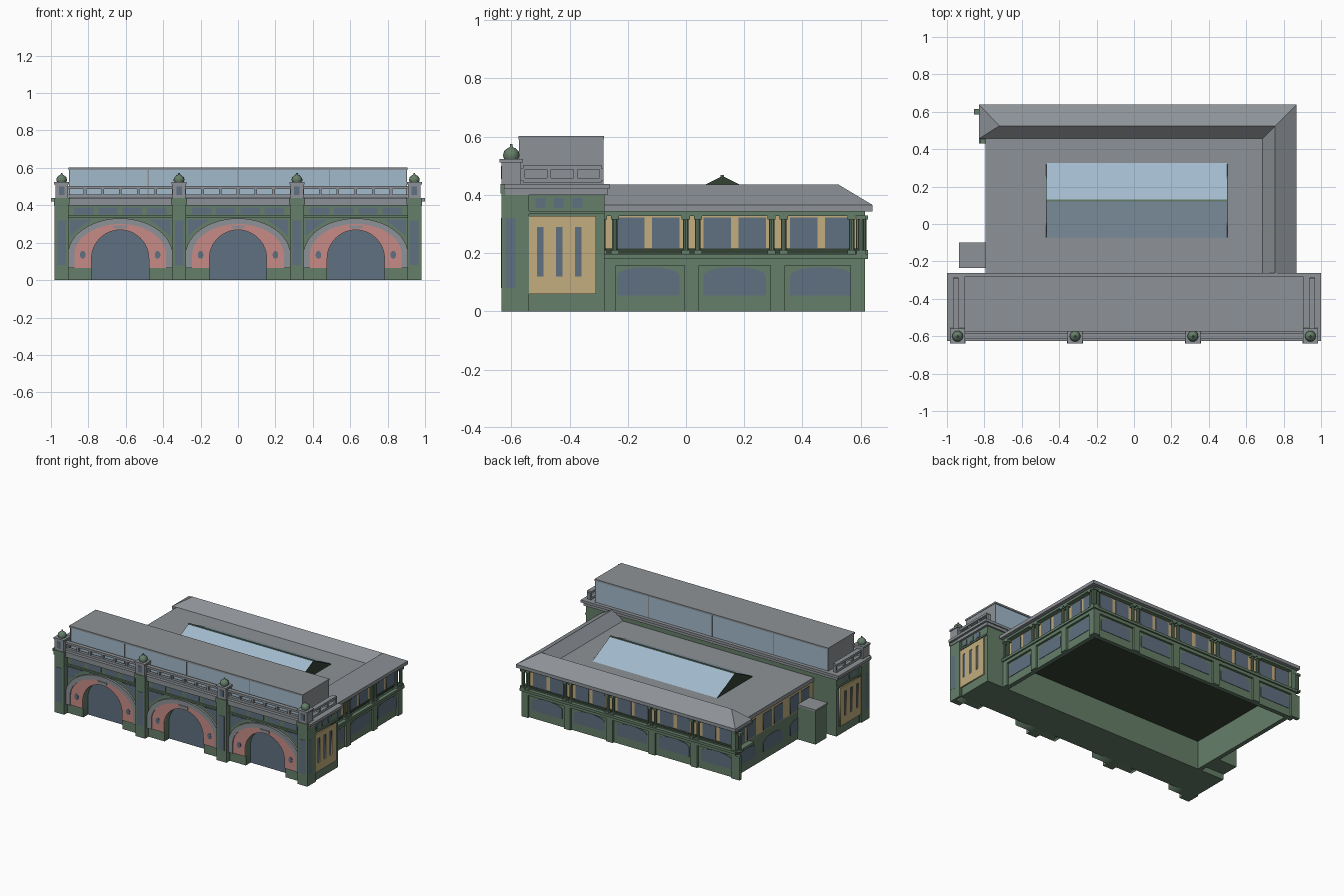
import bpy, bmesh
from math import pi, sin, cos
from mathutils import Matrix, Vector

if "Cube" in bpy.data.objects:
    bpy.data.objects.remove(bpy.data.objects["Cube"])

def mat(name, r, g, b):
    m = bpy.data.materials.new(name)
    m.diffuse_color = (r, g, b, 1)
    m.use_nodes = True
    m.node_tree.nodes["Principled BSDF"].inputs["Base Color"].default_value = m.diffuse_color
    return m

GREEN = mat("green", .13, .21, .14)
DARK = mat("dark_green", .035, .055, .035)
BLUE = mat("window_blue", .115, .16, .22)
GLASS = mat("glass", .36, .49, .60)
TAN = mat("tan", .54, .42, .21)
PINK = mat("pink", .58, .26, .24)
GREY = mat("grey", .27, .29, .31)

# Face frames: u runs along the wall, v is height, d is distance outwards
TOP = Matrix.Identity(4)
def frame(a):
    return Matrix.Rotation(a, 4, 'Z') @ Matrix.Rotation(pi / 2, 4, 'X')
FRONT, RIGHT, BACK, LEFT = frame(0), frame(pi / 2), frame(pi), frame(-pi / 2)

def add(name, mesh, m):
    ob = bpy.data.objects.new(name, mesh)
    bpy.context.collection.objects.link(ob)
    mesh.materials.clear()
    mesh.materials.append(m)
    return ob

def finish(name, bm, m):
    bmesh.ops.recalc_face_normals(bm, faces=bm.faces[:])
    me = bpy.data.meshes.new(name)
    bm.to_mesh(me)
    bm.free()
    return add(name, me, m)

def boxes(name, m, items, face=TOP):
    bm = bmesh.new()
    for u0, u1, v0, v1, d0, d1 in items:
        M = face @ Matrix.Translation(((u0 + u1) / 2, (v0 + v1) / 2, (d0 + d1) / 2))
        bmesh.ops.create_cube(bm, size=1, matrix=M @ Matrix.Diagonal((u1 - u0, v1 - v0, d1 - d0, 1)))
    return finish(name, bm, m)

def plate(name, m, loops, face, d0, d1):
    # Flat outlines (inner loops become holes) extruded from d0 to d1
    cu = bpy.data.curves.new(name, 'CURVE')
    cu.dimensions, cu.fill_mode, cu.extrude = '2D', 'BOTH', (d1 - d0) / 2
    for pts in loops:
        s = cu.splines.new('POLY')
        s.points.add(len(pts) - 1)
        for p, (u, v) in zip(s.points, pts):
            p.co = (u, v, 0, 1)
        s.use_cyclic_u = True
    tmp = bpy.data.objects.new(name + "_outline", cu)
    bpy.context.collection.objects.link(tmp)
    dg = bpy.context.evaluated_depsgraph_get()
    me = bpy.data.meshes.new_from_object(tmp.evaluated_get(dg))
    bpy.data.objects.remove(tmp)
    me.transform(face @ Matrix.Translation((0, 0, (d0 + d1) / 2)))
    return add(name, me, m)

def rect(u0, u1, v0, v1):
    return [(u0, v0), (u1, v0), (u1, v1), (u0, v1)]

def arch(c, a, b, spring, base, n=24):
    top = [(c - a * cos(pi * i / n), spring + b * sin(pi * i / n)) for i in range(n + 1)]
    return [(c - a, base)] + top + [(c + a, base)]

def oval(c, z, a, b, n=16):
    return [(c + a * cos(2 * pi * i / n), z + b * sin(2 * pi * i / n)) for i in range(n)]

# ---- Front block
BAYS = (-.63, 0, .63)
PIERS = (-.943, -.315, .315, .943)
boxes("front_block_core", GREEN, [(-.97, .97, -.54, -.28, 0, .41)])
outline = [(-.97, 0)]
for c in BAYS:
    outline += arch(c, .153, .153, .115, 0)
plate("front_wall", GREEN, [outline + [(.97, 0), (.97, .41), (-.97, .41)]], FRONT, .53, .595)
plate("doors", BLUE, [arch(c, .16, .16, .115, 0.002) for c in BAYS], FRONT, .53, .545)
plate("arch_panels", PINK, [arch(c, .245, .165, .135, .065) + arch(c, .153, .153, .115, .065)[::-1]
                            for c in BAYS], FRONT, .59, .603)
plate("arch_rings", GREY, [arch(c, .28, .195, .135, .065) + arch(c, .245, .165, .135, .065)[::-1]
                           for c in BAYS], FRONT, .59, .61)
plate("round_lights", BLUE, [oval(c + s * .2, .135, .015, .021) for c in BAYS for s in (-1, 1)], FRONT, .60, .605)
boxes("keystones", GREY, [(c - .035, c + .035, .275, .293, .59, .608) for c in BAYS], FRONT)
plate("spandrel_windows", BLUE,
      [[(c + s * u, v) for u, v in ((.268, .325), (.15, .325), (.21, .285), (.268, .235))]
       for c in BAYS for s in (-1, 1)], FRONT, .59, .598)
plate("frieze_windows", BLUE, [rect(c + k * .13 - .052, c + k * .13 + .052, .352, .388)
                               for c in BAYS for k in (-1.5, -.5, .5, 1.5)], FRONT, .59, .598)
boxes("string_course", GREEN, [(-.978, .978, -.606, -.28, .334, .345)])
boxes("front_cornice", GREY, [(-.985, .985, -.62, -.27, .40, .42), (-1, 1, -.625, -.262, .42, .438)])

# Piers with capitals, windows, pedestals and domes
boxes("piers", GREEN, [(x - .038, x + .038, 0, .415, .54, .633) for x in PIERS], FRONT)
boxes("pier_capitals", GREEN, [(x - .042, x + .042, .405, .438, .55, .638) for x in PIERS], FRONT)
boxes("pier_windows", BLUE, [(x - .023, x + .023, .08, .32, .6, .635) for x in PIERS], FRONT)
boxes("pedestals", GREY, [(x - .034, x + .034, -.634, -.566, .438, .515) for x in PIERS])
boxes("pedestal_caps", GREY, [(x - .04, x + .04, -.64, -.56, .512, .524) for x in PIERS])
boxes("pedestal_panels", BLUE, [(x - .015, x + .015, .455, .5, .6, .636) for x in PIERS], FRONT)
bm = bmesh.new()
prof = [(.024, .522), (.029, .535), (.025, .55), (.014, .56), (.005, .564), (.004, .574)]
for x in PIERS:
    rings = [[bm.verts.new((x + r * cos(2 * pi * i / 16), -.6 + r * sin(2 * pi * i / 16), z))
              for i in range(16)] for r, z in prof]
    for a, b in zip(rings, rings[1:]):
        for i in range(16):
            bm.faces.new((a[i], a[i - 1], b[i - 1], b[i]))
    bm.faces.new(rings[-1])
domes = finish("domes", bm, GREEN)
domes.data.polygons.foreach_set("use_smooth", [len(p.vertices) == 4 for p in domes.data.polygons])

# Balustrades
def balustrade(name, face, u0, u1, n, d0, d1):
    w = (u1 - u0) / n
    items = [(u0, u1, .442, .458, d0, d1), (u0, u1, .487, .502, d0 - .004, d1 + .004)]
    items += [(u0 + i * w - .007, u0 + i * w + .007, .45, .49, d0 + .001, d1 - .001) for i in range(n + 1)]
    boxes(name, GREY, items, face)
for i in range(3):
    balustrade("front_balustrade", FRONT, PIERS[i] + .03, PIERS[i + 1] - .03, 6, .59, .61)
balustrade("right_balustrade", RIGHT, -.56, -.29, 3, .94, .965)
balustrade("left_balustrade", LEFT, .29, .56, 3, .94, .965)

# Attic lantern
boxes("attic_glass", GLASS, [(-.9, .9, -.57, -.287, .438, .592)])
boxes("attic_roof", GREY, [(-.906, .906, -.576, -.281, .59, .602)])
boxes("attic_mullions", GREY, [(x - .003, x + .003, -.573, -.284, .438, .592) for x in (-.9, -.48, 0, .49, .9)])

# End walls of the front block
for face, s in ((RIGHT, 1), (LEFT, -1)):
    def r(y0, y1, z0, z1):
        return rect(*sorted((s * y0, s * y1)), z0, z1)
    slots = [r(y - .011, y + .011, .12, .29) for y in (-.5, -.435, -.37)]
    plate("end_panel", TAN, [r(-.565, -.31, .06, .328)] + slots, face, .965, .979)
    plate("end_slots", BLUE, slots, face, .965, .974)
    plate("end_frieze_windows", BLUE, [r(y - .017, y + .017, .355, .39) for y in (-.5, -.437, -.373)],
          face, .96, .973)
    plate("end_pier_window", BLUE, [r(-.62, -.585, .08, .32)], face, .96, .982)

# ---- Rear hall: walls open underneath, dark deck inside
boxes("hall_walls", GREEN, [(.80, .83, -.28, .60, 0, .2), (-.79, .83, .57, .60, 0, .2),
                            (-.79, -.76, -.28, .60, 0, .2)])
boxes("hall_deck", DARK, [(-.78, .82, -.28, .59, .2, .215)])
boxes("hall_upper_walls", TAN, [(.79, .812, -.28, .585, .19, .34), (-.79, .812, .56, .585, .19, .34),
                                (-.79, -.77, -.28, .585, .19, .34)])

def hall_side(face, centres, edges, hw, d, lower, upper, u0, u1, rich=True):
    plate("lower_windows", BLUE, [arch(c, hw, .03, .122, .055, 12) for c in centres], face, lower - .01, lower + .003)
    plate("upper_windows", BLUE, [rect(c + s * (hw * .56) - hw * .44, c + s * (hw * .56) + hw * .44, .205, .322)
                                  for c in centres for s in (-1, 1)], face, upper - .01, upper + .003)
    if not rich:
        return
    boxes("hall_pilasters", GREEN, [(e - .025, e + .025, 0, .165, lower - .01, d) for e in edges]
          + [(u0, u1, .158, .182, lower - .01, d)], face)
    boxes("hall_sill_cornice", GREEN, [(u0 - .008, u1 + .008, .18, .197, upper - .01, d + .01)], face)
    boxes("hall_lintel", GREEN, [(u0, u1, .328, .345, upper - .01, d)], face)
    bm = bmesh.new()
    for e in edges:
        for k in (-.021, .021):
            M = face @ Matrix.Translation((e + k, .262, d - .014)) @ Matrix.Rotation(pi / 2, 4, 'X')
            bmesh.ops.create_cone(bm, cap_ends=True, segments=10, radius1=.01, radius2=.01, depth=.135, matrix=M)
    finish("hall_columns", bm, GREEN)
    boxes("column_caps", GREEN, [(e + k - .014, e + k + .014, v, v + .014, d - .03, d + .001)
                                 for e in edges for k in (-.021, .021) for v in (.197, .315)], face)

side_c = (-.13, .167, .465)
hall_side(RIGHT, side_c, (-.265, .02, .315, .59), .107, .845, .83, .812, -.28, .615)
back_e = [-.82 + .328 * i for i in range(6)]
hall_side(BACK, [e + .164 for e in back_e[:5]], back_e, .118, .615, .60, .585, -.845, .815)
hall_side(LEFT, [-y for y in side_c], (), .107, .79, .79, .79, 0, 0, False)
# Left rear corner return
boxes("corner_return", GREEN, [(-.83, -.78, .43, .615, .18, .197), (-.82, -.78, .43, .615, .325, .345),
                               (-.815, -.78, .56, .615, 0, .34)])

# Roof rim with hipped corners
bm = bmesh.new()
prof = [(0, .343), (0, .366), (.115, .435), (.185, .366), (.185, .343)]
end = [(-.83, .64), (-.83, .64), (-.72, .525), (-.83, .455), (-.83, .455)]
st = [[bm.verts.new((.87 - o, -.28, z)) for o, z in prof],
      [bm.verts.new((.87 - o, .64 - o, z)) for o, z in prof],
      [bm.verts.new((x, y, z)) for (x, y), (o, z) in zip(end, prof)]]
for a, b in zip(st, st[1:]):
    for i in range(5):
        bm.faces.new((a[i - 1], a[i], b[i], b[i - 1]))
bm.faces.new(st[0])
e = st[2]
bm.faces.new((e[1], e[2], e[3]))
bm.faces.new((e[0], e[1], e[3], e[4]))
finish("roof_rim", bm, GREY)
boxes("roof_deck", GREY, [(-.795, .70, -.28, .47, .34, .367)])

# Skylight: dark gabled prism with two glass slopes
plate("skylight_body", DARK, [[(-.085, .36), (.335, .36), (.125, .465)]], RIGHT, -.47, .5)
for s in (-1, 1):
    bm = bmesh.new()
    vs = [bm.verts.new((x, .125 + s * o, z)) for x, o, z in
          ((-.468, .004, .4655), (.498, .004, .4655), (.498, .205, .365), (-.468, .205, .365))]
    bm.faces.new(vs if s < 0 else vs[::-1])
    me = bpy.data.meshes.new("skylight_glass")
    bm.normal_update()
    if bm.faces[:][0].normal.z < 0:
        bmesh.ops.reverse_faces(bm, faces=bm.faces[:])
    bm.to_mesh(me)
    bm.free()
    add("skylight_glass", me, GLASS)
boxes("skylight_ridge", GREEN, [(-.47, .5, .119, .131, .455, .468)])

# Small annexe on the left
boxes("annexe", GREEN, [(-.93, -.78, -.23, -.105, 0, .235)])
boxes("annexe_roof", GREY, [(-.935, -.78, -.235, -.1, .233, .245)])
